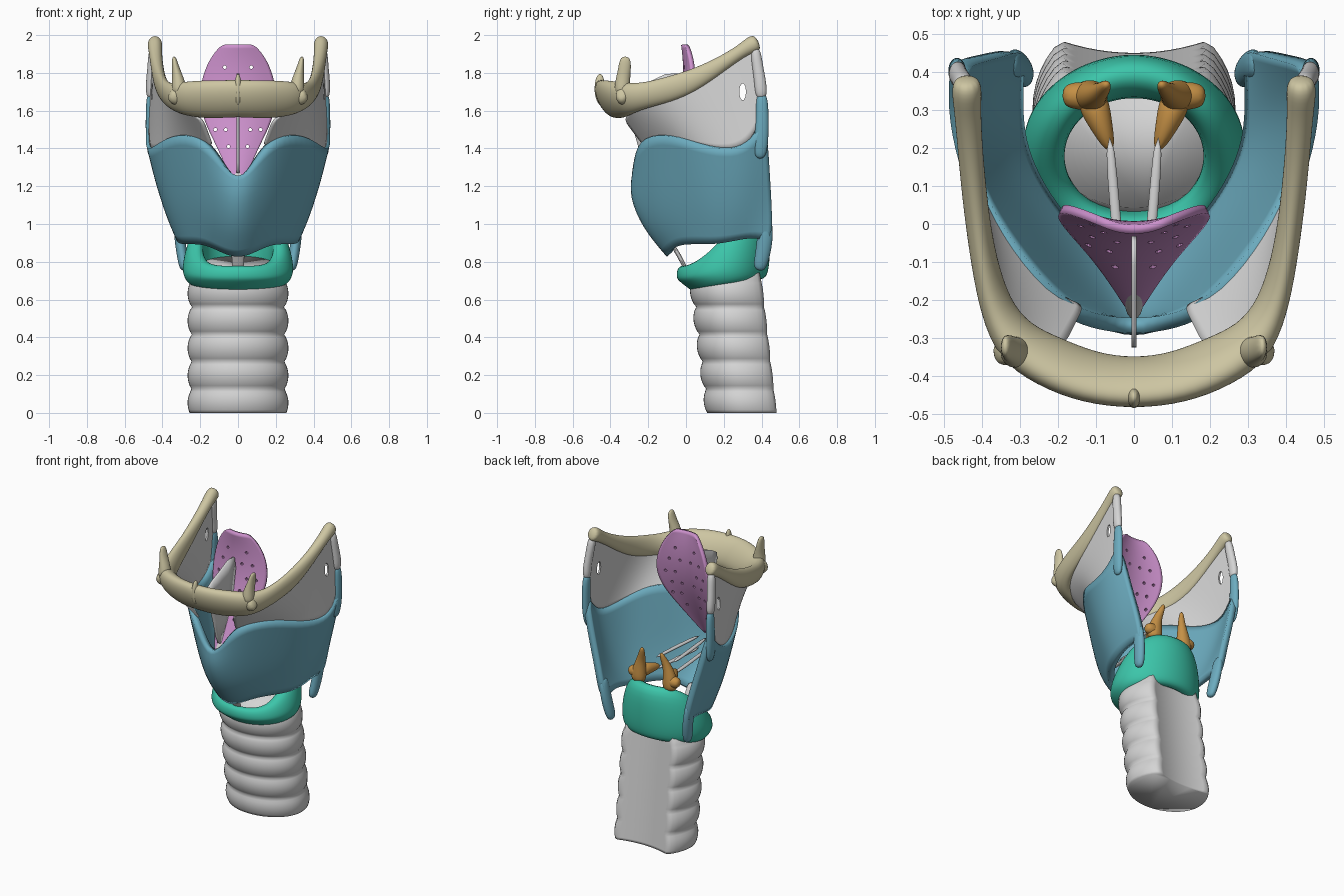
import bpy, bmesh
from math import sin, cos, pi, radians
from mathutils import Vector

old = bpy.data.objects.get("Cube")
if old:
    bpy.data.objects.remove(old, do_unlink=True)


def material(name, r, g, b):
    m = bpy.data.materials.new(name)
    m.use_nodes = True
    m.diffuse_color = (r, g, b, 1)
    shader = next(n for n in m.node_tree.nodes if n.type == 'BSDF_PRINCIPLED')
    shader.inputs["Base Color"].default_value = (r, g, b, 1)
    shader.inputs["Roughness"].default_value = .6
    return m


GREY = material("pale grey", .66, .66, .66)
BLUE = material("soft blue", .15, .41, .52)
GREEN = material("teal green", .045, .56, .4)
BONE = material("bone", .61, .56, .36)
PINK = material("orchid pink", .6, .28, .6)
ORANGE = material("ochre orange", .56, .28, .06)


def build(name, rows, mat, wrap=False, cap=False, loop=False, mirror=False, thick=0, subd=2):
    """Skin a mesh over rows of points; wrap closes each row, loop joins last row to first."""
    bm = bmesh.new()
    grid = [[bm.verts.new(p) for p in row] for row in rows]
    n, k = len(grid), len(grid[0])
    for i in range(n if loop else n - 1):
        a, b = grid[i], grid[(i + 1) % n]
        for j in range(k if wrap else k - 1):
            q = (j + 1) % k
            bm.faces.new((a[j], a[q], b[q], b[j]))
    if cap:
        bm.faces.new(grid[0])
        bm.faces.new(grid[-1])
    bmesh.ops.recalc_face_normals(bm, faces=bm.faces)
    for f in bm.faces:
        f.smooth = True
    mesh = bpy.data.meshes.new(name)
    bm.to_mesh(mesh)
    bm.free()
    mesh.materials.append(mat)
    ob = bpy.data.objects.new(name, mesh)
    bpy.context.collection.objects.link(ob)
    if mirror:
        ob.modifiers.new("mirror", 'MIRROR').merge_threshold = .002
    if subd:
        s = ob.modifiers.new("smooth", 'SUBSURF')
        s.levels = s.render_levels = subd
    if thick:
        s = ob.modifiers.new("thickness", 'SOLIDIFY')
        s.thickness, s.offset = thick, 0
    return ob


def sweep(name, path, mat, sides=10, **options):
    """Elliptical tube; path entries are x, y, z, half width, half height, optional tilt."""
    pts = [Vector(p[:3]) for p in path]
    span = (pts[-1] - pts[0]).normalized()
    ref = Vector((0, 1, 0)) if abs(span.z) > .75 else Vector((0, 0, 1))
    rows = []
    for i, p in enumerate(path):
        t = (pts[min(i + 1, len(pts) - 1)] - pts[max(i - 1, 0)]).normalized()
        side = t.cross(ref).normalized()
        up = side.cross(t)
        a = radians(p[5]) if len(p) > 5 else 0
        u, v = side * cos(a) - up * sin(a), up * cos(a) + side * sin(a)
        rows.append([pts[i] + u * p[3] * cos(w) + v * p[4] * sin(w)
                     for w in (2 * pi * j / sides for j in range(sides))])
    return build(name, rows, mat, wrap=True, cap=True, **options)


def cut(target, name, holes):
    """Punch elliptical holes: centre, axis letter, two radii, half depth."""
    bm = bmesh.new()
    for centre, axis, ra, rb, depth in holes:
        ends = []
        for d in (-depth, depth):
            ring = []
            for j in range(10):
                u, v = ra * cos(j * pi / 5), rb * sin(j * pi / 5)
                off = (d, u, v) if axis == 'x' else (u, d, v)
                ring.append(bm.verts.new(Vector(centre) + Vector(off)))
            ends.append(ring)
            bm.faces.new(ring)
        for j in range(10):
            q = (j + 1) % 10
            bm.faces.new((ends[0][j], ends[0][q], ends[1][q], ends[1][j]))
    bmesh.ops.recalc_face_normals(bm, faces=bm.faces)
    mesh = bpy.data.meshes.new(name)
    bm.to_mesh(mesh)
    bm.free()
    ob = bpy.data.objects.new(name, mesh)
    bpy.context.collection.objects.link(ob)
    ob.hide_render = True
    ob.display_type = 'WIRE'
    ob.hide_set(True)
    mod = target.modifiers.new("holes", 'BOOLEAN')
    mod.operation, mod.object, mod.solver = 'DIFFERENCE', ob, 'EXACT'


# Windpipe: ribbed front, flat hollowed back, sloping lid inside the ring
def pipe_row(z, size=1, tilt=0):
    rib = .024 * abs(sin(pi * (z + .02) / .145)) ** .7
    yc, row = .31 - .125 * z, []
    for j in range(48):
        a = 2 * pi * j / 48
        x = (.243 + rib) * sin(a)
        y = -(.185 + rib) * cos(a) if cos(a) > 0 else -.26 * cos(a)
        y = min(y, .14 + .012 * z + .035 * (x / .2) ** 2)
        row.append((x * size, yc + y * size, z + tilt * (y + .2)))
    return row


pipe = [pipe_row(.016 * i) for i in range(45)] + [pipe_row(.745, .85, .25)]
build("windpipe", pipe, GREY, wrap=True, cap=True, subd=0)

# Signet-shaped ring: low arch in front, tall plate behind
ring = []
for j in range(32):
    a = 2 * pi * j / 32
    k = (1 - cos(a)) / 2
    rise = k * k * (3 - 2 * k)
    low, high = .645 + .06 * k, .785 + .29 * rise

    def at(rx, front, back, z):
        mid, ry = (front + back) / 2, (back - front) / 2
        return rx * sin(a), mid - ry * cos(a), z

    ring.append([at(.255, .03, .42, low), at(.295, -.035, .44, low + .05),
                 at(.295, -.055, .45, (low + high) / 2), at(.27 - .03 * k, -.045, .44, high),
                 at(.185, .015, .34, high - .01), at(.18, .03, .325, (low + high) / 2),
                 at(.21, .04, .35, low)])
build("ring_cartilage", ring, GREEN, wrap=True, loop=True)

# Shield plates: columns from front ridge to rear border, each top to bottom
shield = [
    [(0, -.27, 1.2), (0, -.305, 1.14), (0, -.23, .98), (0, -.09, .83)],
    [(.1, -.26, 1.36), (.1, -.235, 1.18), (.095, -.18, 1), (.08, -.08, .86)],
    [(.2, -.22, 1.47), (.19, -.17, 1.26), (.18, -.11, 1.06), (.16, -.03, .9)],
    [(.33, -.07, 1.48), (.3, -.03, 1.27), (.28, .02, 1.08), (.24, .07, .9)],
    [(.42, .08, 1.42), (.39, .11, 1.24), (.35, .14, 1.06), (.29, .17, .9)],
    [(.465, .25, 1.39), (.425, .26, 1.22), (.375, .27, 1.06), (.31, .26, .92)],
    [(.47, .35, 1.45), (.42, .36, 1.26), (.36, .37, 1.08), (.31, .37, .94)],
    [(.465, .42, 1.56), (.405, .435, 1.3), (.345, .45, 1.1), (.305, .46, .9)],
]
build("shield_cartilage", shield, BLUE, mirror=True, thick=.04)
sweep("shield_upper_horn", [(.455, .39, 1.34, .02, .035), (.466, .4, 1.45, .025, .04),
                            (.466, .405, 1.58, .024, .035), (.462, .4, 1.7, .024, .033)],
      BLUE, mirror=True)
sweep("shield_lower_horn", [(.325, .42, 1.04, .02, .04), (.31, .42, .93, .03, .045),
                            (.295, .405, .83, .03, .042), (.283, .385, .75, .026, .036)],
      BLUE, mirror=True)

# Cords joining the upper horns to the bone tips
sweep("horn_cord", [(.462, .4, 1.66, .025, .033), (.465, .395, 1.74, .026, .034),
                    (.455, .38, 1.83, .025, .03), (.445, .365, 1.94, .03, .03)],
      GREY, mirror=True)

# Horseshoe bone: tilted body tapering to raised rear horns
half = [(.12, -.405, 1.66, .055, .115, 27), (.23, -.36, 1.66, .06, .11, 27),
        (.315, -.31, 1.665, .06, .09, 22), (.365, -.22, 1.68, .042, .07, 15),
        (.395, -.1, 1.71, .035, .07, 8), (.415, .03, 1.755, .034, .062, 0),
        (.43, .18, 1.84, .034, .042, 0), (.438, .3, 1.92, .036, .036, 0),
        (.44, .35, 1.95, .042, .05, 0), (.44, .385, 1.965, .034, .04, 0)]
left = [(-p[0],) + p[1:] for p in reversed(half)]
sweep("horseshoe_bone", left + [(0, -.42, 1.665, .055, .11, 27)] + half, BONE, sides=12)
sweep("bone_small_horn", [(.31, -.34, 1.68, .05, .05), (.315, -.335, 1.76, .035, .04),
                          (.33, -.325, 1.82, .022, .036), (.34, -.32, 1.89, .012, .03)],
      BONE, mirror=True)
sweep("bone_side_knob", [(.3, -.32, 1.67, .04, .05), (.34, -.34, 1.68, .04, .05),
                         (.365, -.345, 1.69, .025, .03)], BONE, mirror=True)
sweep("bone_front_ridge", [(0, -.43, 1.62, .02, .03), (0, -.46, 1.7, .025, .035),
                           (0, -.455, 1.8, .012, .02)], BONE)

# Side membranes between bone and shield, each with a passage hole
edges = [((.19, -.33, 1.56), (.13, -.21, 1.4)), ((.28, -.29, 1.6), (.2, -.2, 1.45)),
         ((.36, -.2, 1.67), (.32, -.07, 1.46)), ((.4, -.05, 1.72), (.41, .08, 1.41)),
         ((.42, .1, 1.78), (.46, .25, 1.38)), ((.435, .25, 1.88), (.468, .35, 1.44)),
         ((.445, .36, 1.95), (.466, .41, 1.6))]
film = [[Vector(a).lerp(Vector(b), t / 3) for t in range(4)] for a, b in edges]
membrane = build("side_membrane", film, GREY, mirror=True, thick=.012)
cut(membrane, "membrane_cutter", [((0, .3, 1.7), 'x', .018, .045, .7)])

# Leaf-shaped flap, hollowed toward the rear, with small pits through it
leaf = []
for z, w, y in ((1.95, .085, -.015), (1.87, .15, -.005), (1.76, .19, -.005), (1.65, .2, -.02),
                (1.54, .175, -.05), (1.42, .115, -.1), (1.3, .06, -.16), (1.19, .015, -.22)):
    leaf.append([(w * s / 3, y + .05 * (w / .2) * (s / 3) ** 2, z) for s in range(-3, 4)])
flap = build("leaf_flap", leaf, PINK, thick=.024)
pits = []
for z, places in ((1.83, (.07,)), (1.75, (.04, .11)), (1.66, (.08, .14)), (1.58, (.045, .11)),
                  (1.5, (.065, .12)), (1.41, (.05,))):
    for x in places:
        pits += [((s * x, -.04, z), 'y', .009, .009, .15) for s in (-1, 1)]
cut(flap, "flap_cutter", pits)

# Midline cords around the flap
blade = [[(0, -.36, 1.7), (0, -.2, 1.74), (0, -.01, 1.86)],
         [(0, -.3, 1.6), (0, -.18, 1.6), (0, -.04, 1.6)],
         [(0, -.22, 1.27), (0, -.2, 1.27), (0, -.16, 1.27)]]
build("midline_blade", blade, GREY, thick=.014, subd=1)
sweep("flap_stalk", [(0, -.14, 1.33, .03, .012), (0, -.19, 1.25, .03, .012),
                     (0, -.25, 1.15, .02, .012)], GREY)
sweep("front_cord", [(0, -.08, .9, .04, .012), (0, -.04, .84, .035, .012),
                     (0, .01, .74, .035, .012)], GREY)

# Paired pyramid cartilages: peak, forward spur and outer spur
sweep("pyramid_peak", [(.12, .34, 1.03, .055, .045), (.115, .335, 1.11, .05, .045),
                       (.1, .34, 1.19, .03, .03), (.082, .355, 1.24, .022, .02),
                       (.07, .37, 1.29, .012, .012)], ORANGE, mirror=True)
sweep("pyramid_forward_spur", [(.115, .34, 1.1, .05, .05), (.09, .27, 1.11, .035, .04),
                               (.06, .19, 1.1, .014, .018)], ORANGE, mirror=True)
sweep("pyramid_outer_spur", [(.1, .33, 1.1, .04, .05), (.15, .34, 1.1, .04, .04),
                             (.19, .335, 1.1, .028, .028)], ORANGE, mirror=True)

# Cords from the pyramids forward to the shield
for name, z in (("lower_cord", 1.09), ("upper_cord", 1.17)):
    sweep(name, [(.065, .24, z, .014, .01), (.05, .02, z, .014, .01),
                 (.025, -.19, z, .014, .01)], GREY, mirror=True, subd=1)
